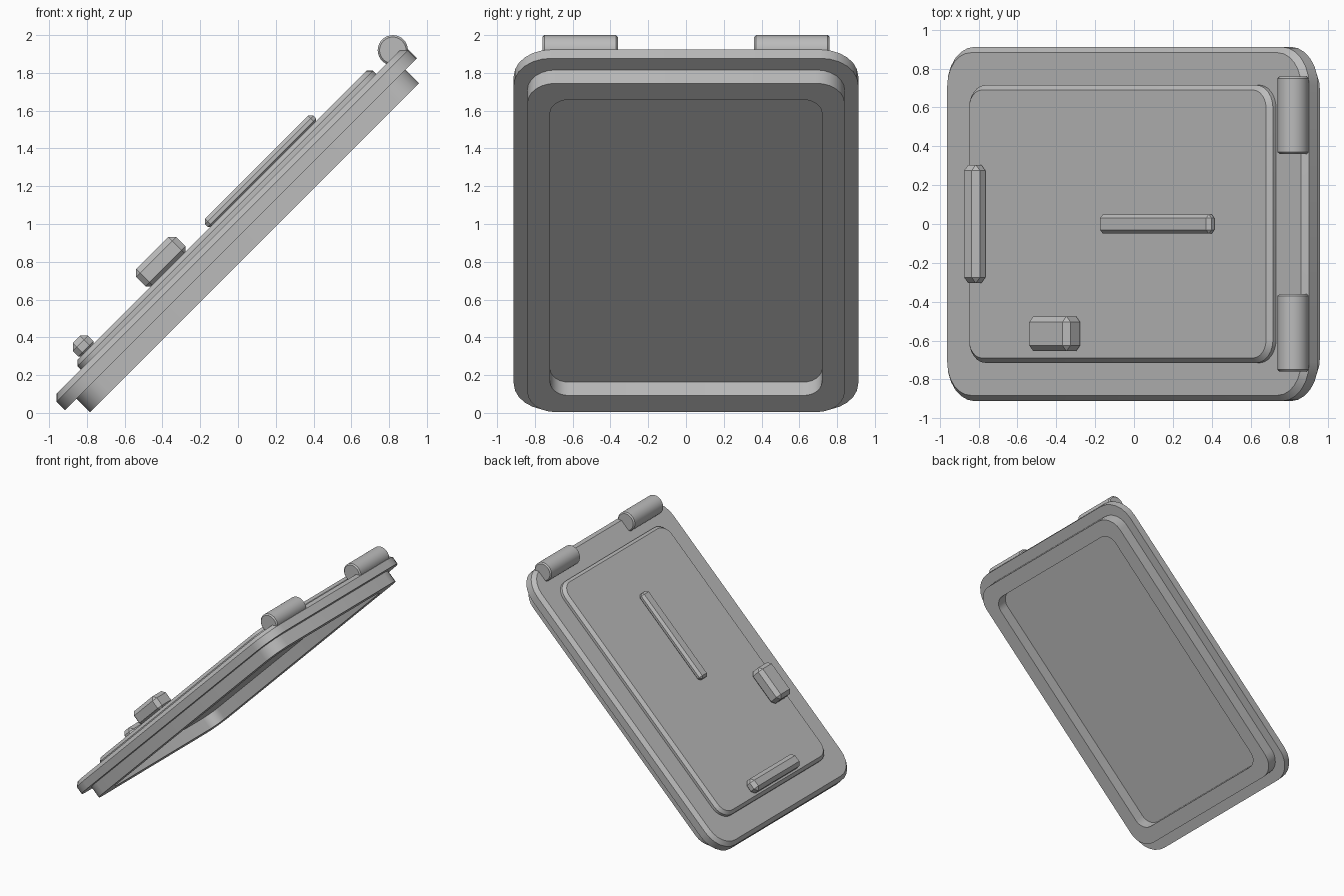
import bpy, bmesh, math
from mathutils import Matrix, Vector

cube = bpy.data.objects.get("Cube")
if cube:
    bpy.data.objects.remove(cube, do_unlink=True)

# One grey metal for everything
metal = bpy.data.materials.new("grey_metal")
metal.use_nodes = True
GREY = (0.5, 0.5, 0.5, 1)
metal.diffuse_color = GREY
metal.node_tree.nodes["Principled BSDF"].inputs["Base Color"].default_value = GREY

# Hatch frame: x runs up the slope, y across, z out of the lid
TILT = Matrix.Rotation(math.radians(-45), 4, 'Y')
MID = 0.68


def finish(name, bm):
    """Turn a bmesh into a tilted, shaded object."""
    bmesh.ops.recalc_face_normals(bm, faces=bm.faces)
    mesh = bpy.data.meshes.new(name)
    bm.to_mesh(mesh)
    bm.free()
    mesh.materials.append(metal)
    obj = bpy.data.objects.new(name, mesh)
    bpy.context.collection.objects.link(obj)
    obj.matrix_world = TILT
    bpy.ops.object.select_all(action='DESELECT')
    obj.select_set(True)
    bpy.context.view_layer.objects.active = obj
    bpy.ops.object.shade_smooth_by_angle(angle=math.radians(30))
    return obj


def rounded_loop(bm, half_x, half_y, radius, height, steps=6):
    """Ring of vertices in the shape of a rounded rectangle."""
    verts = []
    for quarter, (sx, sy) in enumerate([(1, 1), (-1, 1), (-1, -1), (1, -1)]):
        for i in range(steps + 1):
            a = math.pi / 2 * (quarter + i / steps)
            verts.append(bm.verts.new((
                MID + sx * (half_x - radius) + radius * math.cos(a),
                sy * (half_y - radius) + radius * math.sin(a), height)))
    return verts


def skin(bm, loops, closed):
    """Join loops into walls, then cap them or close the ring."""
    pairs = list(zip(loops, loops[1:]))
    if closed:
        pairs.append((loops[-1], loops[0]))
    else:
        bm.faces.new(loops[0])
        bm.faces.new(loops[-1])
    for a, b in pairs:
        for i in range(len(a)):
            j = (i + 1) % len(a)
            bm.faces.new((a[i], a[j], b[j], b[i]))


def slab(name, half_x, half_y, radius, bottom, top, bevel):
    """Rounded plate with a chamfered upper rim."""
    bm = bmesh.new()
    loops = [rounded_loop(bm, half_x - d, half_y - d, radius - d, h)
             for d, h in ((0, bottom), (0, top - bevel), (bevel, top))]
    skin(bm, loops, False)
    finish(name, bm)


def chamfered_box(name, low, high, bevel):
    """Box between two corners with every edge chamfered."""
    low, high = Vector(low), Vector(high)
    bm = bmesh.new()
    bmesh.ops.create_cube(bm, size=1)
    bmesh.ops.scale(bm, vec=high - low, verts=bm.verts)
    bmesh.ops.translate(bm, vec=(low + high) / 2, verts=bm.verts)
    bmesh.ops.bevel(bm, geom=bm.edges[:], offset=bevel, segments=1,
                    affect='EDGES', profile=0.5)
    finish(name, bm)


# Lid plate and raised outer panel
slab("lid_plate", 1.318, 0.912, 0.2, 0.657, 0.752, 0.03)
slab("raised_panel", 1.107, 0.715, 0.12, 0.74, 0.80, 0.025)

# Sealing rim under the lid
bm = bmesh.new()
rim = [rounded_loop(bm, hx, hy, r, h) for hx, hy, r, h in (
    (1.231, 0.84, 0.15, 0.67), (1.231, 0.84, 0.15, 0.557),
    (1.107, 0.72, 0.1, 0.557), (1.107, 0.72, 0.1, 0.67))]
skin(bm, rim, True)
finish("sealing_rim", bm)

# Fittings on the panel
chamfered_box("pull_handle", (-0.387, -0.305, 0.78), (-0.272, 0.305, 0.88), 0.03)
chamfered_box("latch_block", (0.127, -0.655, 0.79), (0.428, -0.475, 0.92), 0.03)
chamfered_box("centre_rib", (0.583, -0.05, 0.79), (1.395, 0.05, 0.85), 0.02)

# Hinge barrels along the upper edge
for name, side in (("left_hinge", 1), ("right_hinge", -1)):
    bm = bmesh.new()
    bmesh.ops.create_cone(bm, cap_ends=True, segments=32, radius1=0.08,
                          radius2=0.08, depth=0.4)
    rims = [e for e in bm.edges if abs(e.verts[0].co.z - e.verts[1].co.z) < 0.01]
    bmesh.ops.bevel(bm, geom=rims, offset=0.01, segments=1, affect='EDGES')
    bmesh.ops.transform(bm, verts=bm.verts,
                        matrix=Matrix.Translation((1.937, side * 0.56, 0.778))
                        @ Matrix.Rotation(math.pi / 2, 4, 'X'))
    finish(name, bm)
